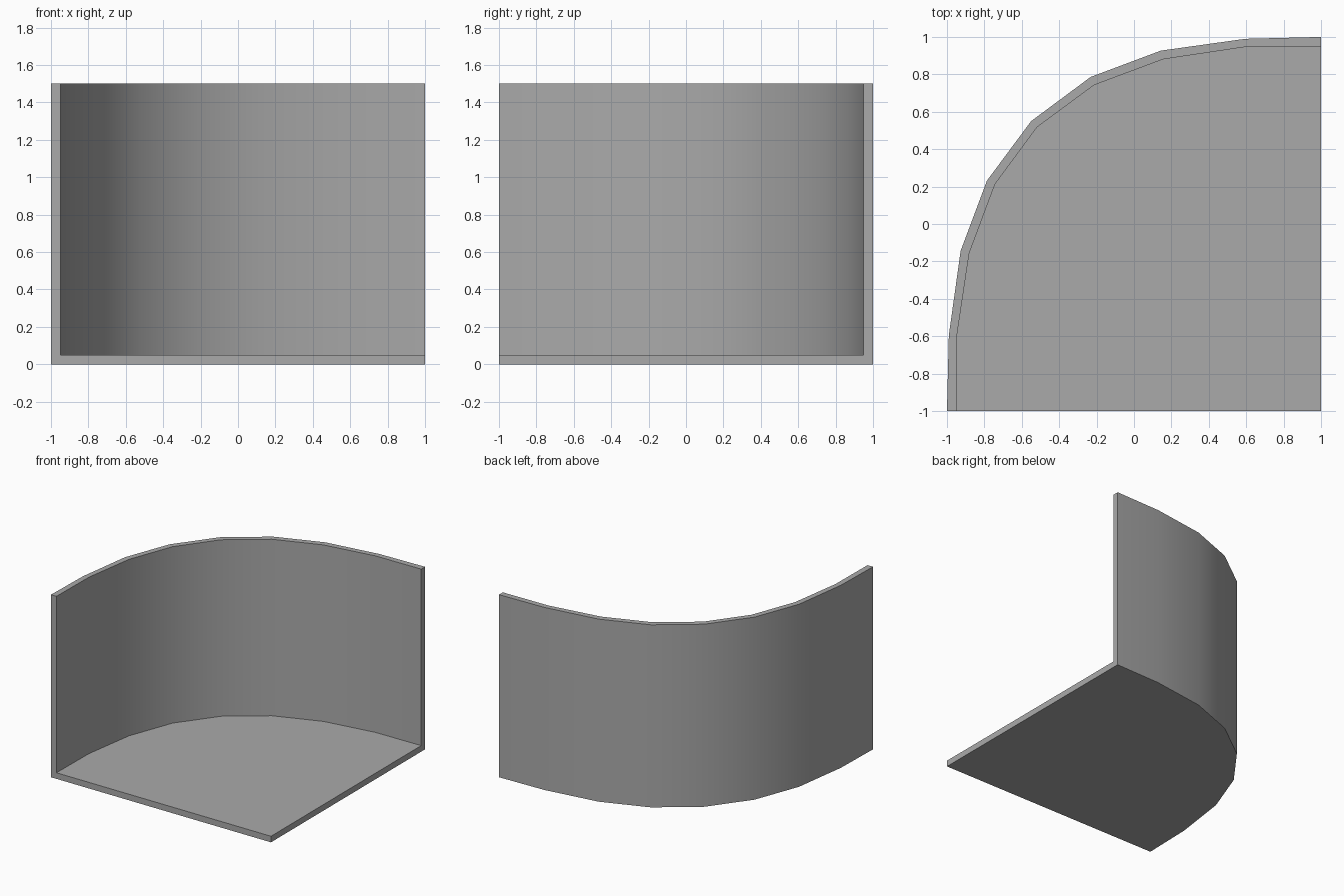
import bpy
import bmesh

cube = bpy.data.objects.get("Cube")
if cube:
    bpy.data.objects.remove(cube, do_unlink=True)

HEIGHT, FLOOR = 1.5, 0.05


def mirrored(half):
    """Complete a half arc by reflecting it across the plan's diagonal."""
    return half + [(-y, -x) for x, y in reversed(half)]


# Plan of the curved wall: left end to middle, then reflected
outer = mirrored([(-1, -1), (-0.99, -0.595), (-0.927, -0.144), (-0.786, 0.232)])
middle = (-0.55, 0.55)
outer.insert(4, middle)
inner = mirrored([(-0.95, -1), (-0.945, -0.585), (-0.881, -0.157), (-0.743, 0.213)])
inner.insert(4, (-0.518, 0.518))

bm = bmesh.new()


def ring(points, z):
    return [bm.verts.new((x, y, z)) for x, y in points]


outer_low, outer_top = ring(outer, 0), ring(outer, HEIGHT)
inner_top, inner_low = ring(inner, HEIGHT), ring(inner, FLOOR)
corner_low, corner_top = ring([(1, -1)], 0)[0], ring([(1, -1)], FLOOR)[0]

# Outer wall, rim and inner wall
rings = [outer_low, outer_top, inner_top, inner_low]
for a, b in zip(rings, rings[1:]):
    for i in range(len(a) - 1):
        bm.faces.new((a[i], a[i + 1], b[i + 1], b[i]))

# Underside, floor and the two L-shaped cut ends
bm.faces.new(outer_low + [corner_low])
bm.faces.new(inner_low + [corner_top])
for end in (0, -1):
    bm.faces.new([r[end] for r in rings] + [corner_top, corner_low])
bmesh.ops.recalc_face_normals(bm, faces=bm.faces[:])

mesh = bpy.data.meshes.new("curved_wall_with_floor")
bm.to_mesh(mesh)
bm.free()
shell = bpy.data.objects.new("curved_wall_with_floor", mesh)
bpy.context.collection.objects.link(shell)

# Plain grey finish
grey = bpy.data.materials.new("plain_grey")
grey.use_nodes = True
colour = (0.4, 0.4, 0.4, 1)
grey.diffuse_color = colour
grey.node_tree.nodes["Principled BSDF"].inputs["Base Color"].default_value = colour
mesh.materials.append(grey)

# Smooth curve with crisp rims
bpy.ops.object.select_all(action="DESELECT")
shell.select_set(True)
bpy.context.view_layer.objects.active = shell
bpy.ops.object.shade_smooth_by_angle(angle=0.6)
